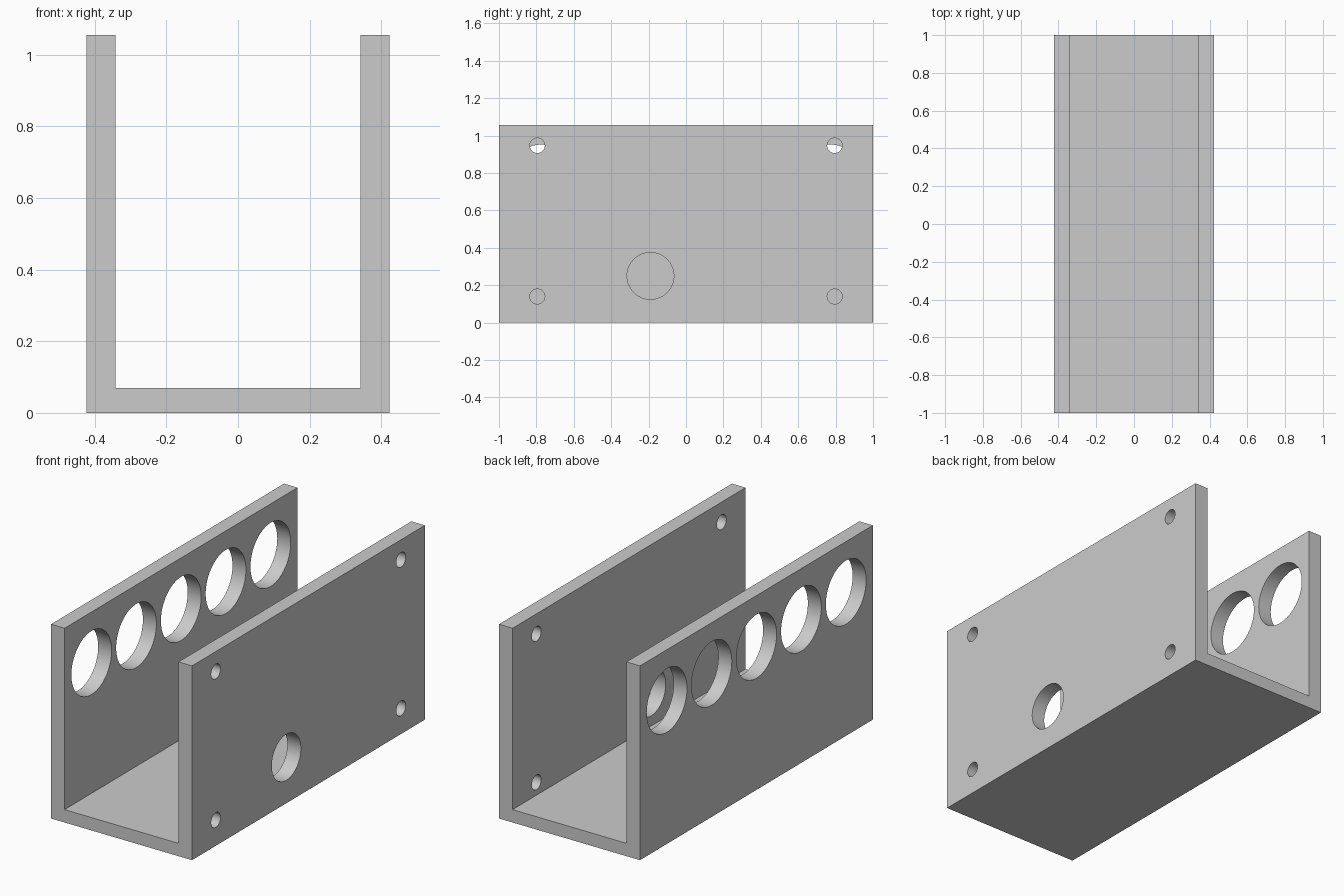
import bpy, bmesh, math
from mathutils import Matrix, Vector

cube = bpy.data.objects.get("Cube")
if cube:
    bpy.data.objects.remove(cube, do_unlink=True)

HALF_W, INNER_W, FLOOR, HEIGHT, HALF_L = 0.4235, 0.3425, 0.07, 1.056, 1.0

grey = bpy.data.materials.new("light grey")
grey.use_nodes = True
colour = (0.6, 0.6, 0.6, 1)
grey.diffuse_color = colour
grey.node_tree.nodes["Principled BSDF"].inputs["Base Color"].default_value = colour


def add_object(name, bm):
    mesh = bpy.data.meshes.new(name)
    bmesh.ops.recalc_face_normals(bm, faces=bm.faces)
    bm.to_mesh(mesh)
    bm.free()
    obj = bpy.data.objects.new(name, mesh)
    mesh.materials.append(grey)
    bpy.context.collection.objects.link(obj)
    return obj


def add_hole(bm, side, y, z, radius):
    """Cylinder along x that passes through one side wall."""
    x = side * (HALF_W + INNER_W) / 2
    place = Matrix.Translation((x, y, z)) @ Matrix.Rotation(math.pi / 2, 4, 'Y')
    bmesh.ops.create_cone(bm, cap_ends=True, segments=64, radius1=radius,
                          radius2=radius, depth=0.2, matrix=place)


# U-shaped channel: half profile, mirrored and extruded along y
half = [(HALF_W, 0), (HALF_W, HEIGHT), (INNER_W, HEIGHT), (INNER_W, FLOOR)]
profile = half + [(-x, z) for x, z in reversed(half)]
bm = bmesh.new()
face = bm.faces.new([bm.verts.new((x, -HALF_L, z)) for x, z in profile])
extruded = bmesh.ops.extrude_face_region(bm, geom=[face])["geom"]
bmesh.ops.translate(bm, vec=Vector((0, 2 * HALF_L, 0)),
                    verts=[v for v in extruded if isinstance(v, bmesh.types.BMVert)])
channel = add_object("channel_bracket", bm)

# Holes: row of five large ones in the right wall
bm = bmesh.new()
for i in range(-2, 3):
    add_hole(bm, -1, i * 0.3845, 0.78, 0.173)
# Four screw holes and a cable hole in the left wall
for y in (-0.795, 0.795):
    for z in (0.14, 0.947):
        add_hole(bm, 1, y, z, 0.04)
add_hole(bm, 1, -0.19, 0.25, 0.125)
cutter = add_object("hole_cutter", bm)
cutter.hide_render = True

# Cut the holes, then drop the cutter
cut = channel.modifiers.new("holes", 'BOOLEAN')
cut.operation, cut.solver, cut.object = 'DIFFERENCE', 'EXACT', cutter
bpy.ops.object.select_all(action='DESELECT')
channel.select_set(True)
bpy.context.view_layer.objects.active = channel
bpy.ops.object.modifier_apply(modifier=cut.name)
bpy.data.objects.remove(cutter, do_unlink=True)
bpy.ops.object.shade_smooth_by_angle(angle=math.radians(30))
